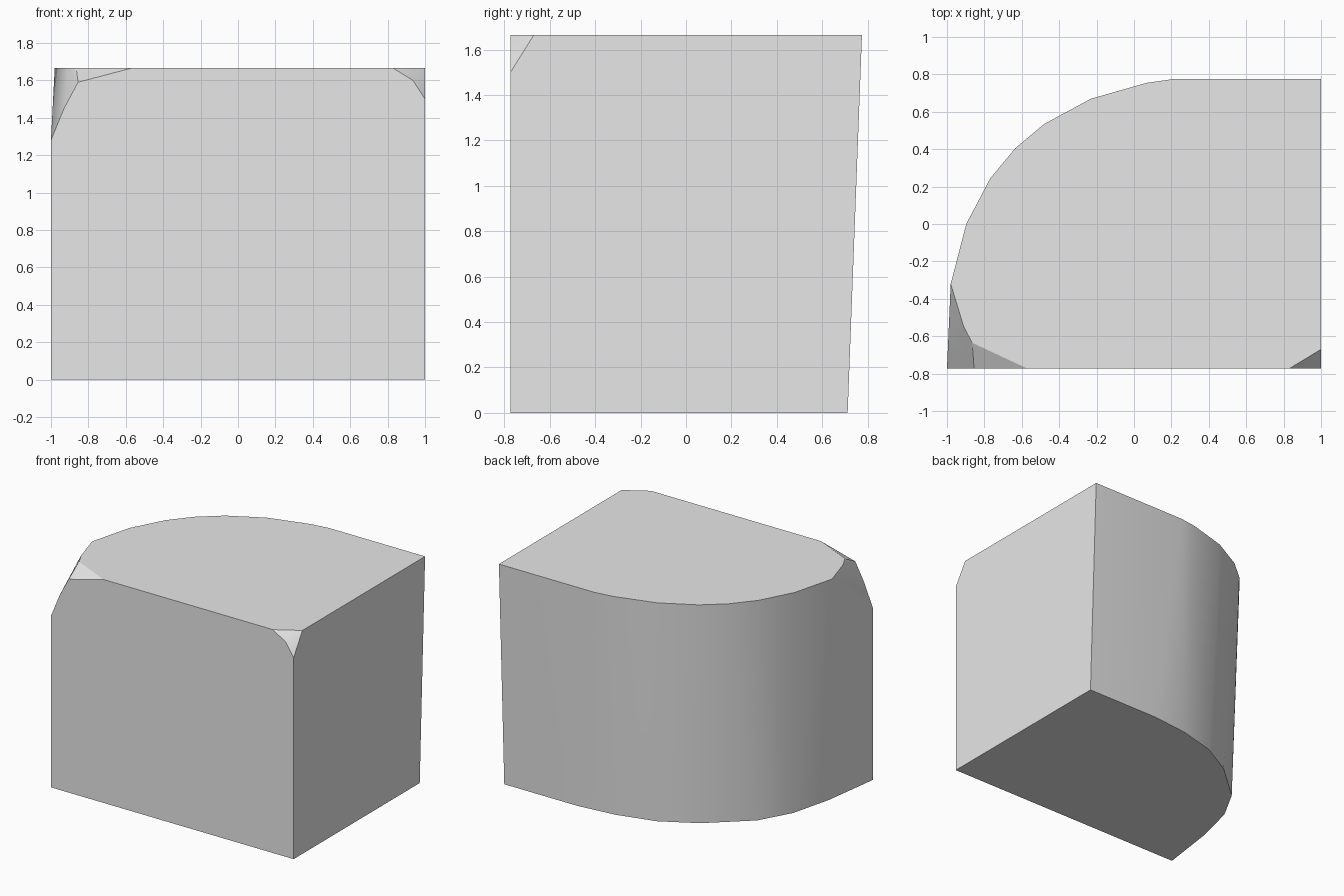
import bpy
import bmesh
import math

if "Cube" in bpy.data.objects:
    bpy.data.objects.remove(bpy.data.objects["Cube"], do_unlink=True)

TOP = 1.665
FRONT = -0.773
BACK = 0.775

# Outline of the base, tucked in under the rounded back wall
base_outline = [(-1, FRONT), (-0.94, -0.34), (-0.862, -0.03), (-0.731, 0.206),
                (-0.441, 0.463), (-0.185, 0.605), (0.103, 0.68),
                (0.397, 0.712), (1, 0.712), (1, FRONT)]

# Outline of the top, already trimmed at both front corners
top_outline = [(-0.57, FRONT), (-0.865, -0.635), (-0.91, -0.55), (-0.98, -0.32),
               (-0.897, 0), (-0.768, 0.245), (-0.635, 0.405), (-0.48, 0.535),
               (-0.23, 0.67), (0.07, 0.755), (0.21, BACK), (1, BACK),
               (1, -0.67), (0.83, FRONT)]

# Trimmed corners on the front face, as x and z
front_trim = [(-1, 1.28), (-0.93, 1.45), (-0.855, 1.59), (0.935, 1.60), (1, 1.50)]

points = [(x, y, 0) for x, y in base_outline]
points += [(x, y, TOP) for x, y in top_outline]
points += [(x, FRONT, z) for x, z in front_trim]

# Solid block wrapped around the outlines
bm = bmesh.new()
for p in points:
    bm.verts.new(p)
bmesh.ops.convex_hull(bm, input=bm.verts[:])
loose = [v for v in bm.verts if not v.link_faces]
bmesh.ops.delete(bm, geom=loose, context="VERTS")
bmesh.ops.dissolve_limit(bm, angle_limit=math.radians(0.5),
                         verts=bm.verts[:], edges=bm.edges[:])
bmesh.ops.recalc_face_normals(bm, faces=bm.faces[:])

mesh = bpy.data.meshes.new("rounded_block")
bm.to_mesh(mesh)
bm.free()
block = bpy.data.objects.new("rounded_block", mesh)
bpy.context.scene.collection.objects.link(block)

# Plain grey
grey = bpy.data.materials.new("light_grey")
grey.use_nodes = True
colour = (0.8, 0.8, 0.8, 1)
grey.diffuse_color = colour
grey.node_tree.nodes["Principled BSDF"].inputs["Base Color"].default_value = colour
mesh.materials.append(grey)

# Smooth curved wall with crisp edges
bpy.ops.object.select_all(action="DESELECT")
block.select_set(True)
bpy.context.view_layer.objects.active = block
bpy.ops.object.shade_smooth_by_angle(angle=math.radians(30))
